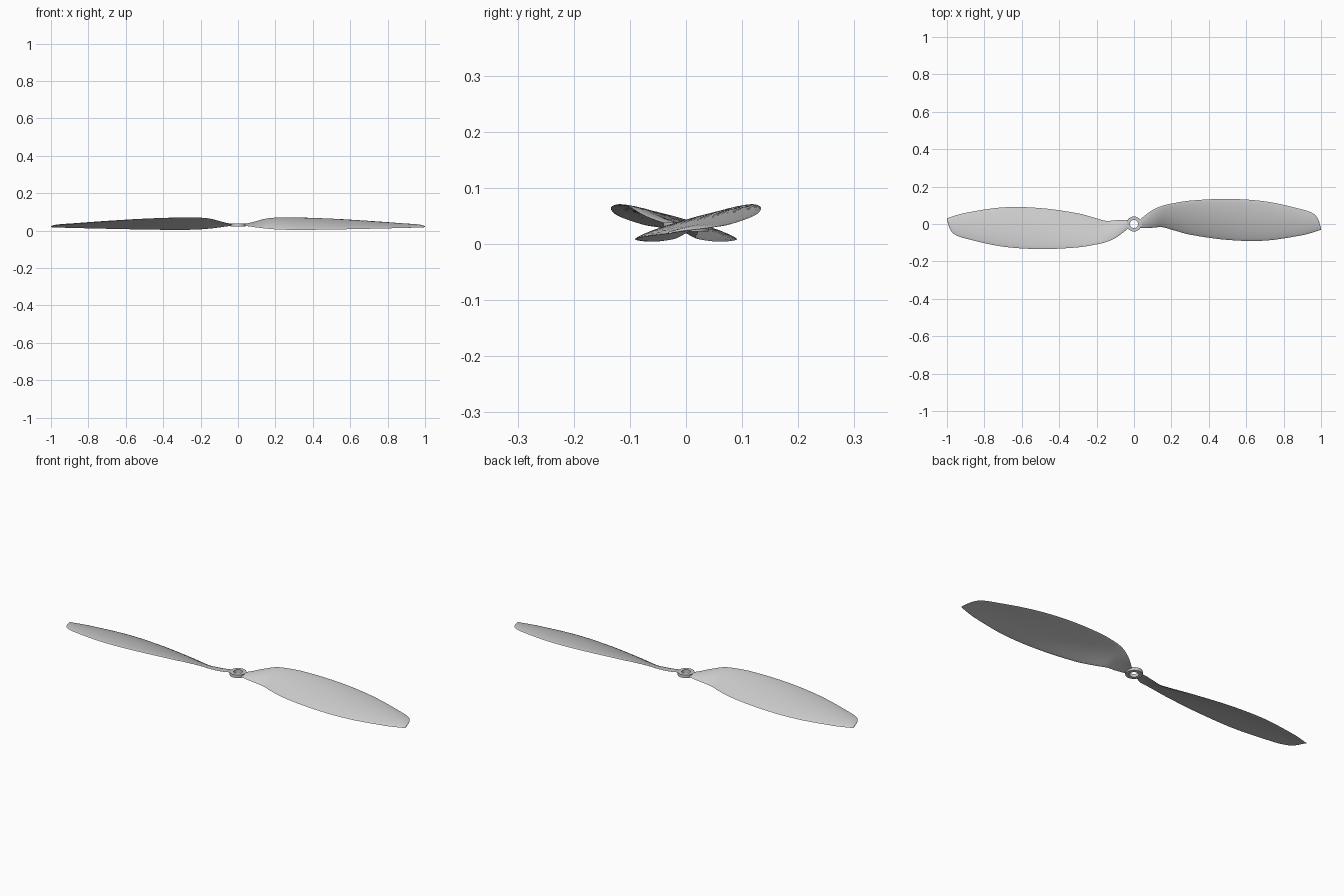
import bpy, bmesh, math
from mathutils import Vector, Matrix

cube = bpy.data.objects.get("Cube")
if cube:
    bpy.data.objects.remove(cube, do_unlink=True)

grey = bpy.data.materials.new("plain grey")
grey.use_nodes = True
grey.diffuse_color = (0.6, 0.6, 0.6, 1)
grey.node_tree.nodes["Principled BSDF"].inputs["Base Color"].default_value = (0.6, 0.6, 0.6, 1)

# Blade stations: x, low edge y z, high edge y z
STATIONS = [
    (0.03, -0.022, 0.026, 0.022, 0.034),
    (0.06, -0.022, 0.023, 0.047, 0.040),
    (0.10, -0.020, 0.017, 0.075, 0.051),
    (0.15, -0.017, 0.011, 0.097, 0.064),
    (0.20, -0.030, 0.007, 0.109, 0.069),
    (0.30, -0.057, 0.004, 0.125, 0.070),
    (0.50, -0.085, 0.006, 0.134, 0.063),
    (0.70, -0.089, 0.010, 0.121, 0.050),
    (0.90, -0.060, 0.015, 0.078, 0.035),
    (0.96, -0.044, 0.017, 0.055, 0.031),
    (0.985, -0.036, 0.018, 0.025, 0.027),
    (1.00, -0.031, 0.019, -0.024, 0.022),
]
CHORD = 12
STEPS = 5


def blend(a, b, c, d, t):
    """Smooth curve from b to c, with slopes that respect uneven spacing."""
    h = c[0] - b[0]
    out = [b[0] + h * t]
    for k in range(1, 5):
        mb = (c[k] - a[k]) / max(c[0] - a[0], 1e-6) * h
        mc = (d[k] - b[k]) / max(d[0] - b[0], 1e-6) * h
        out.append((2*t**3 - 3*t*t + 1) * b[k] + (t**3 - 2*t*t + t) * mb
                   + (3*t*t - 2*t**3) * c[k] + (t**3 - t*t) * mc)
    return out


def section(x, y0, z0, y1, z1):
    """Thin cambered airfoil loop between the two blade edges."""
    low, high = Vector((x, y0, z0)), Vector((x, y1, z1))
    span = high - low
    normal = Vector((0, -span.z, span.y)).normalized()
    camber = 0.045 * span.length
    thick = 0.002 + 0.014 * span.length
    loop = []
    for i in range(2 * CHORD):
        angle = math.pi * i / CHORD
        u = (1 - math.cos(angle)) / 2
        lift = camber * 4 * u * (1 - u) + thick * math.sin(angle)
        loop.append(low + span * u + normal * lift)
    return loop


def finish(bm, name):
    bmesh.ops.recalc_face_normals(bm, faces=bm.faces)
    mesh = bpy.data.meshes.new(name)
    bm.to_mesh(mesh)
    bm.free()
    mesh.materials.append(grey)
    obj = bpy.data.objects.new(name, mesh)
    bpy.context.collection.objects.link(obj)
    bpy.ops.object.select_all(action='DESELECT')
    obj.select_set(True)
    bpy.context.view_layer.objects.active = obj
    bpy.ops.object.shade_smooth_by_angle(angle=math.radians(40))
    return obj


def build_blade(name, turn):
    bm = bmesh.new()
    rows = []
    last = len(STATIONS) - 1
    for i in range(last):
        a, b, c, d = (STATIONS[min(max(j, 0), last)] for j in range(i - 1, i + 3))
        rows += [blend(a, b, c, d, s / STEPS) for s in range(STEPS)]
    rows.append(STATIONS[last])
    loops = [[bm.verts.new(p) for p in section(*row)] for row in rows]
    n = 2 * CHORD
    for r, s in zip(loops, loops[1:]):
        for i in range(n):
            bm.faces.new((r[i], r[(i + 1) % n], s[(i + 1) % n], s[i]))
    bm.faces.new(loops[0])
    bm.faces.new(loops[-1])
    bm.transform(Matrix.Rotation(turn, 4, 'Z'))
    return finish(bm, name)


# Two matching blades, half a turn apart
build_blade("left_blade", 0)
build_blade("right_blade", math.pi)

# Hub ring with an open centre
bm = bmesh.new()
profile = [(0.022, 0.022), (0.040, 0.022), (0.040, 0.038), (0.022, 0.038)]
verts = [bm.verts.new((r, 0, z)) for r, z in profile]
edges = [bm.edges.new((verts[i], verts[(i + 1) % 4])) for i in range(4)]
bmesh.ops.spin(bm, geom=verts + edges, cent=(0, 0, 0), axis=(0, 0, 1),
               angle=math.tau, steps=40, use_merge=True)
bmesh.ops.remove_doubles(bm, verts=bm.verts, dist=1e-5)
finish(bm, "hub_ring")
